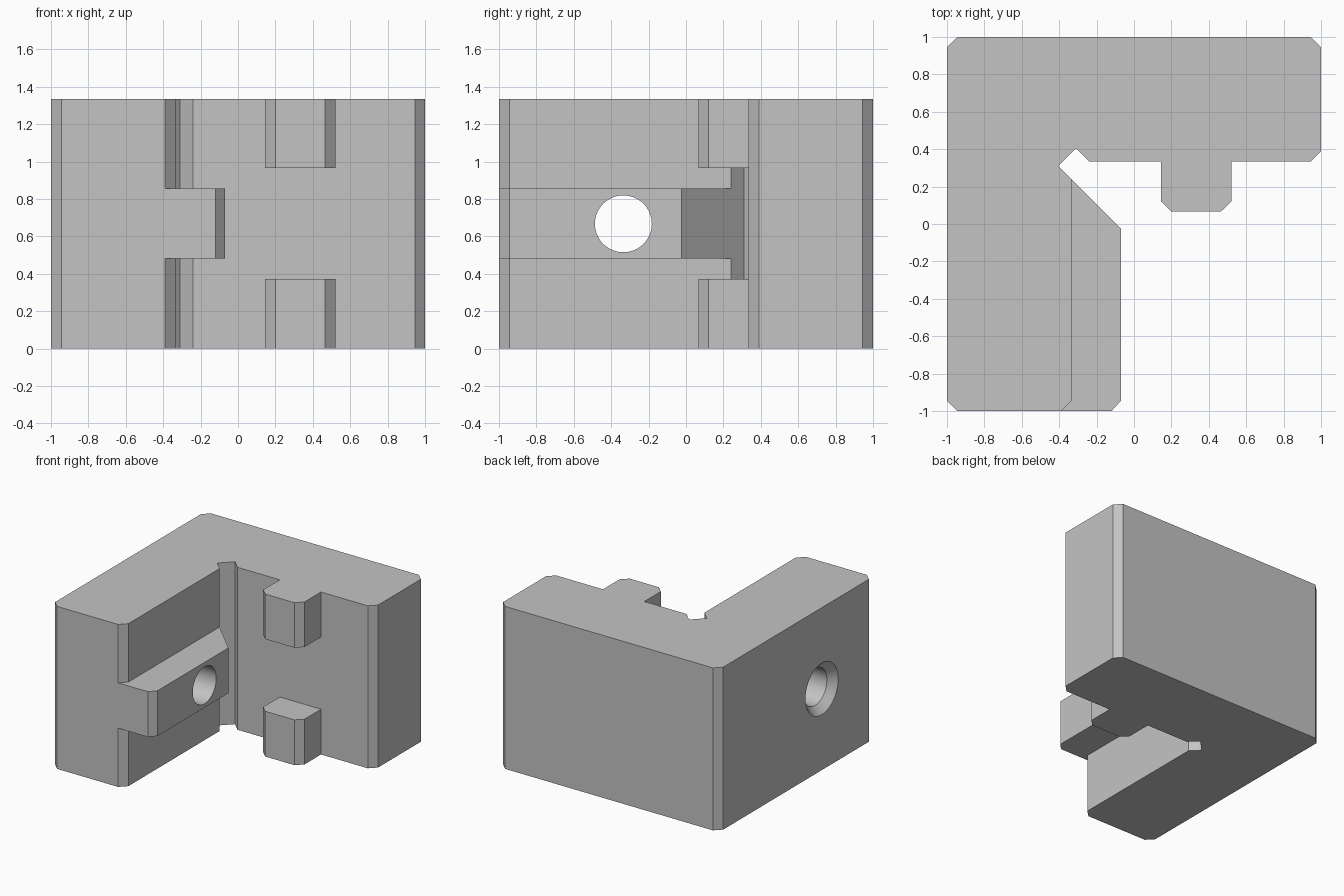
import bpy
import bmesh

cube = bpy.data.objects.get("Cube")
if cube:
    bpy.data.objects.remove(cube, do_unlink=True)

HEIGHT = 1.335
HOLE_Y, HOLE_Z, HOLE_R = -0.335, HEIGHT / 2, 0.152
SINK_R = 0.212

grey = bpy.data.materials.new("plain grey")
grey.use_nodes = True
grey.diffuse_color = (0.55, 0.55, 0.55, 1)
grey.node_tree.nodes["Principled BSDF"].inputs["Base Color"].default_value = (0.55, 0.55, 0.55, 1)


def finish(name, bm):
    bmesh.ops.recalc_face_normals(bm, faces=bm.faces)
    mesh = bpy.data.meshes.new(name)
    bm.to_mesh(mesh)
    bm.free()
    mesh.materials.append(grey)
    obj = bpy.data.objects.new(name, mesh)
    bpy.context.collection.objects.link(obj)
    return obj


def prism(name, outline, z0, z1):
    """Extrude a plan outline upwards from z0 to z1."""
    bm = bmesh.new()
    face = bm.faces.new([bm.verts.new((x, y, z0)) for x, y in outline])
    top = bmesh.ops.extrude_face_region(bm, geom=[face])["geom"]
    verts = [v for v in top if isinstance(v, bmesh.types.BMVert)]
    bmesh.ops.translate(bm, verts=verts, vec=(0, 0, z1 - z0))
    return finish(name, bm)


def lathe_x(name, profile, sides=64):
    """Round cutter along x from (x, radius) stations."""
    from math import cos, sin, tau
    bm = bmesh.new()
    rings = [[bm.verts.new((x, HOLE_Y + r * cos(tau * i / sides), HOLE_Z + r * sin(tau * i / sides)))
              for i in range(sides)] for x, r in profile]
    for a, b in zip(rings, rings[1:]):
        for i in range(sides):
            j = (i + 1) % sides
            bm.faces.new((a[i], a[j], b[j], b[i]))
    bm.faces.new(rings[0])
    bm.faces.new(rings[-1])
    return finish(name, bm)


def combine(target, tool, operation):
    mod = target.modifiers.new(operation.title(), 'BOOLEAN')
    mod.operation = operation
    mod.solver = 'EXACT'
    mod.object = tool
    bpy.context.view_layer.objects.active = target
    bpy.ops.object.modifier_apply(modifier=mod.name)
    bpy.data.objects.remove(tool, do_unlink=True)


# L-shaped body with chamfered corners and a relief groove in the inner corner
body = prism("corner_bracket", [
    (-1, -0.945), (-0.945, -1), (-0.39, -1), (-0.335, -0.945),
    (-0.335, 0.24), (-0.405, 0.31), (-0.31, 0.405), (-0.24, 0.335),
    (0.945, 0.335), (1, 0.39), (1, 0.945), (0.945, 1), (-0.945, 1), (-1, 0.945)], 0, HEIGHT)

# Rib along the inside of the side arm
rib = prism("side_rib", [
    (-0.6, -1), (-0.12, -1), (-0.07, -0.945), (-0.07, -0.025),
    (-0.335, 0.24), (-0.6, 0.24)], 0.483, 0.855)
combine(body, rib, 'UNION')

# Upper and lower blocks on the back arm
for name, z0, z1 in (("lower_block", 0, 0.372), ("upper_block", 0.965, HEIGHT)):
    block = prism(name, [(0.145, 0.6), (0.145, 0.12), (0.2, 0.067), (0.465, 0.067),
                         (0.52, 0.12), (0.52, 0.6)], z0, z1)
    combine(body, block, 'UNION')

# Countersunk screw hole through the side arm and rib
depth = SINK_R - HOLE_R
hole = lathe_x("hole_cutter", [(-1.1, SINK_R + 0.1), (-1 + depth, HOLE_R), (0.1, HOLE_R)])
combine(body, hole, 'DIFFERENCE')

# Smooth the round hole, keep every other edge crisp
bpy.ops.object.select_all(action='DESELECT')
body.select_set(True)
bpy.context.view_layer.objects.active = body
bpy.ops.object.shade_smooth_by_angle(angle=0.4)
